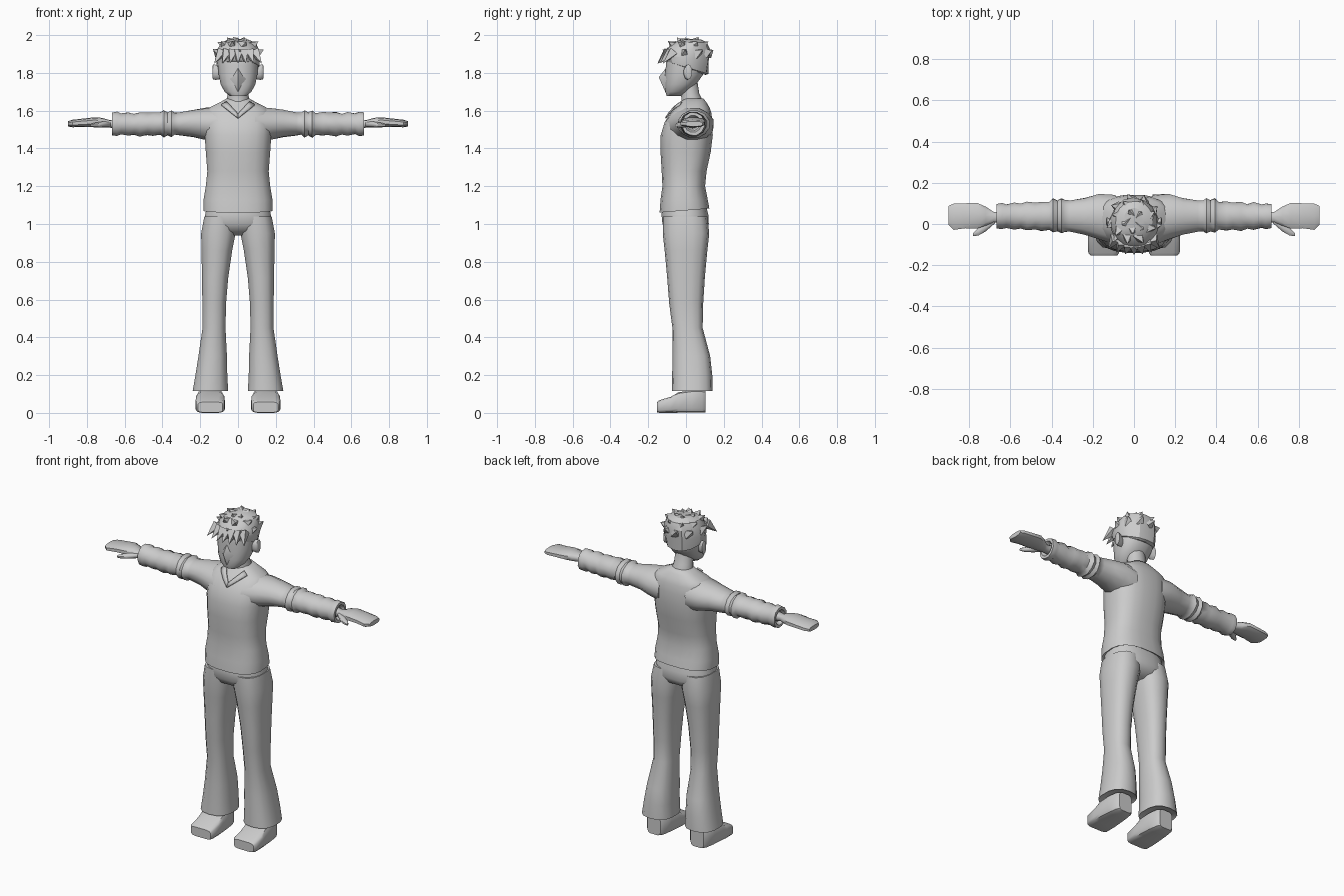
import bpy, bmesh, math, random
from mathutils import Vector
from mathutils.bvhtree import BVHTree

random.seed(4)
grey = bpy.data.materials.new("plain_grey")
grey.diffuse_color = (0.6, 0.6, 0.6, 1)


def finish(name, bm, angle=50):
    bmesh.ops.recalc_face_normals(bm, faces=bm.faces)
    me = bpy.data.meshes.new(name)
    bm.to_mesh(me)
    bm.free()
    me.materials.append(grey)
    ob = bpy.data.objects.new(name, me)
    bpy.context.collection.objects.link(ob)
    bpy.ops.object.select_all(action='DESELECT')
    ob.select_set(True)
    bpy.context.view_layer.objects.active = ob
    if angle:
        bpy.ops.object.shade_smooth_by_angle(angle=math.radians(angle))
    return ob


def loft(name, axis, rings, n=14, p=2.0, side=1, jitter=0, angle=50):
    """Rings are (position, centre u, centre v, radius u, radius v[, tilt])."""
    bm = bmesh.new()
    loops = []
    for r in rings:
        t, cu, cv, ru, rv = r[:5]
        tilt = r[5] if len(r) > 5 else 0
        loop = []
        for i in range(n):
            a = 2 * math.pi * (i + 0.5) / n
            c, s = math.cos(a), math.sin(a)
            k = 1 + random.uniform(-jitter, jitter)
            u = cu + k * ru * math.copysign(abs(c) ** (2 / p), c)
            v = cv + k * rv * math.copysign(abs(s) ** (2 / p), s)
            w = t + tilt * v
            co = {'x': (w, u, v), 'y': (u, w, v), 'z': (u, v, w)}[axis]
            loop.append(bm.verts.new((co[0] * side, co[1], co[2])))
        loops.append(loop)
    for a, b in zip(loops, loops[1:]):
        for i in range(n):
            j = (i + 1) % n
            bm.faces.new((a[i], a[j], b[j], b[i]))
    bm.faces.new(loops[0])
    bm.faces.new(loops[-1])
    return finish(name, bm, angle)


# Sweater body
torso = loft("sweater_body", 'z', [
    (1.085, 0, -.008, .165, .115, .08), (1.072, 0, -.008, .185, .133, .08),
    (1.13, 0, -.01, .184, .126), (1.20, 0, -.012, .172, .114),
    (1.28, 0, -.01, .164, .120), (1.38, 0, -.002, .172, .134),
    (1.47, 0, .004, .178, .139), (1.54, 0, .014, .182, .128),
    (1.59, 0, .027, .178, .108), (1.618, 0, .035, .150, .090),
    (1.645, 0, .040, .095, .068), (1.665, 0, .040, .060, .052)], n=20, p=2.6)

# Neck
loft("neck", 'z', [(1.58, 0, .03, .07, .075), (1.64, 0, .037, .066, .062),
                   (1.69, 0, .022, .056, .05), (1.77, 0, .01, .055, .05)], n=12)

# Folded V collar laid on the chest
tree = BVHTree.FromObject(torso, bpy.context.evaluated_depsgraph_get())
bm = bmesh.new()
for s in (-1, 1):
    prev = None
    for i in range(6):
        f = i / 5
        pair = []
        for x, z in ((.088 * f, 1.56 + .07 * f), (.06 * f, 1.582 + .065 * f)):
            hit = tree.ray_cast(Vector((x * s, -1, z)), Vector((0, 1, 0)))[0]
            y = hit.y if hit else 0
            pair.append(bm.verts.new((x * s, y - .008, z)))
        if prev:
            bm.faces.new((prev[0], pair[0], pair[1], prev[1]))
        prev = pair
collar = finish("collar", bm)
mod = collar.modifiers.new("thickness", 'SOLIDIFY')
mod.thickness = .009
mod.offset = 0

# Trouser hips
loft("trouser_hips", 'z', [
    (1.10, 0, -.008, .165, .115), (1.05, 0, -.006, .175, .125),
    (1.00, 0, -.002, .184, .124), (.965, 0, 0, .16, .105),
    (.94, 0, 0, .07, .06)], n=20, p=2.5)

for s, tag in ((-1, "right"), (1, "left")):
    # Flared trouser leg
    loft("trouser_leg_" + tag, 'z', [
        (1.04, .093, -.005, .087, .118), (.95, .104, 0, .093, .123),
        (.86, .112, 0, .083, .113), (.72, .121, 0, .071, .100),
        (.58, .126, .001, .064, .090), (.45, .127, .008, .062, .080),
        (.30, .134, .028, .077, .100), (.20, .141, .033, .086, .106),
        (.115, .146, .033, .096, .108), (.125, .146, .033, .08, .09)],
        n=14, p=2.5, side=s)
    # Shoe with a sloped toe
    loft("shoe_" + tag, 'y', [
        (-.153, .146, .03, .066, .028), (-.14, .147, .034, .076, .034),
        (-.08, .147, .043, .078, .043), (-.04, .147, .055, .076, .055),
        (.03, .147, .06, .070, .06), (.085, .147, .06, .06, .06),
        (.102, .147, .06, .045, .058)], n=12, p=5, side=s, angle=40)
    # Wrinkled sleeve
    cx = [(.09, .02, 1.52, .125, .10), (.17, .035, 1.53, .112, .086),
          (.24, .037, 1.533, .090, .074), (.31, .040, 1.530, .078, .063),
          (.335, .040, 1.530, .078, .060), (.352, .040, 1.53, .087, .073),
          (.372, .040, 1.53, .077, .062), (.393, .042, 1.53, .085, .074),
          (.412, .040, 1.53, .069, .060), (.45, .038, 1.53, .073, .064),
          (.48, .038, 1.53, .066, .060), (.52, .038, 1.528, .073, .066),
          (.55, .038, 1.528, .061, .056), (.58, .038, 1.53, .069, .063),
          (.62, .038, 1.53, .058, .056), (.64, .038, 1.53, .065, .065),
          (.668, .038, 1.53, .061, .062), (.668, .038, 1.53, .045, .045),
          (.645, .038, 1.53, .035, .035)]
    loft("sleeve_" + tag, 'x', cx, n=12, side=s, jitter=.035, angle=45)
    # Mitten-like hand and thumb
    loft("hand_" + tag, 'x', [
        (.64, .035, 1.53, .028, .024), (.68, .033, 1.53, .026, .02),
        (.72, .038, 1.537, .048, .025), (.76, .040, 1.54, .064, .025),
        (.82, .040, 1.536, .063, .022), (.875, .035, 1.532, .066, .020),
        (.90, .042, 1.53, .048, .014)], n=10, p=2.6, side=s)
    loft("thumb_" + tag, 'x', [
        (.675, .02, 1.528, .018, .014), (.72, -.012, 1.527, .026, .016),
        (.755, -.037, 1.524, .02, .014), (.782, -.052, 1.522, .008, .008)],
        n=8, side=s)
    # Ear
    loft("ear_" + tag, 'x', [
        (.09, .005, 1.80, .016, .032), (.118, .008, 1.803, .021, .040),
        (.132, .012, 1.805, .021, .040), (.136, .012, 1.806, .012, .028)],
        n=10, side=s)

# Head
loft("head", 'z', [
    (1.678, 0, -.065, .045, .038), (1.70, 0, -.05, .072, .06),
    (1.74, 0, -.028, .094, .083), (1.79, 0, -.01, .104, .102),
    (1.84, 0, -.002, .108, .106), (1.90, 0, 0, .106, .106),
    (1.95, 0, .01, .08, .08)], n=16, p=2.3)

# Wedge-shaped nose and mouth ridge
bm = bmesh.new()
v = [bm.verts.new(c) for c in (
    (0, -.103, 1.83), (0, -.144, 1.777), (0, -.102, 1.682),
    (-.055, -.092, 1.765), (.055, -.092, 1.765), (0, -.06, 1.76))]
for f in ((0, 1, 3), (0, 4, 1), (1, 2, 3), (1, 4, 2),
          (0, 3, 5), (0, 5, 4), (2, 5, 3), (2, 4, 5)):
    bm.faces.new([v[i] for i in f])
finish("nose_ridge", bm, 70)

# Hair cap, lower at the back
loft("hair_cap", 'z', [
    (1.825, 0, .002, .100, .100, -.35), (1.83, 0, .002, .113, .116, -.3),
    (1.88, 0, 0, .119, .124, -.12), (1.925, 0, .008, .113, .117),
    (1.96, 0, .022, .092, .090), (1.978, 0, .028, .05, .05)],
    n=14, jitter=.04, angle=25)


def tuft(bm, base, tip, r):
    """Four-sided pointed lock of hair."""
    base, tip = Vector(base), Vector(tip)
    d = (tip - base).normalized()
    u = d.orthogonal().normalized()
    w = d.cross(u)
    ring = [bm.verts.new(base + r * (math.cos(k * math.pi / 2) * u
            + math.sin(k * math.pi / 2) * w)) for k in range(4)]
    top = bm.verts.new(tip)
    for k in range(4):
        bm.faces.new((ring[k], ring[(k + 1) % 4], top))
    bm.faces.new(ring)


# Swept locks around the head, on top and over the forehead
bm = bmesh.new()
for z, rad, count, out, up in ((1.90, .095, 9, .042, .03),
                               (1.94, .075, 8, .038, .034),
                               (1.955, .035, 5, .025, .044)):
    for i in range(count):
        a = 2 * math.pi * (i + random.uniform(.3, .7)) / count
        c, s = math.cos(a), math.sin(a)
        q, a2 = rad + out, a + .15
        tuft(bm, (rad * c, .015 + rad * s, z),
             (q * math.cos(a2), .012 + q * math.sin(a2),
              z + up * random.uniform(.6, 1)), .036)
for i in range(7):
    x = -.105 + .035 * i
    y = -.145 + 2.6 * x * x
    tuft(bm, (x * .85, y + .048, 1.91), (x * 1.2, y - .006, 1.85), .032)
finish("hair_locks", bm, 25)
